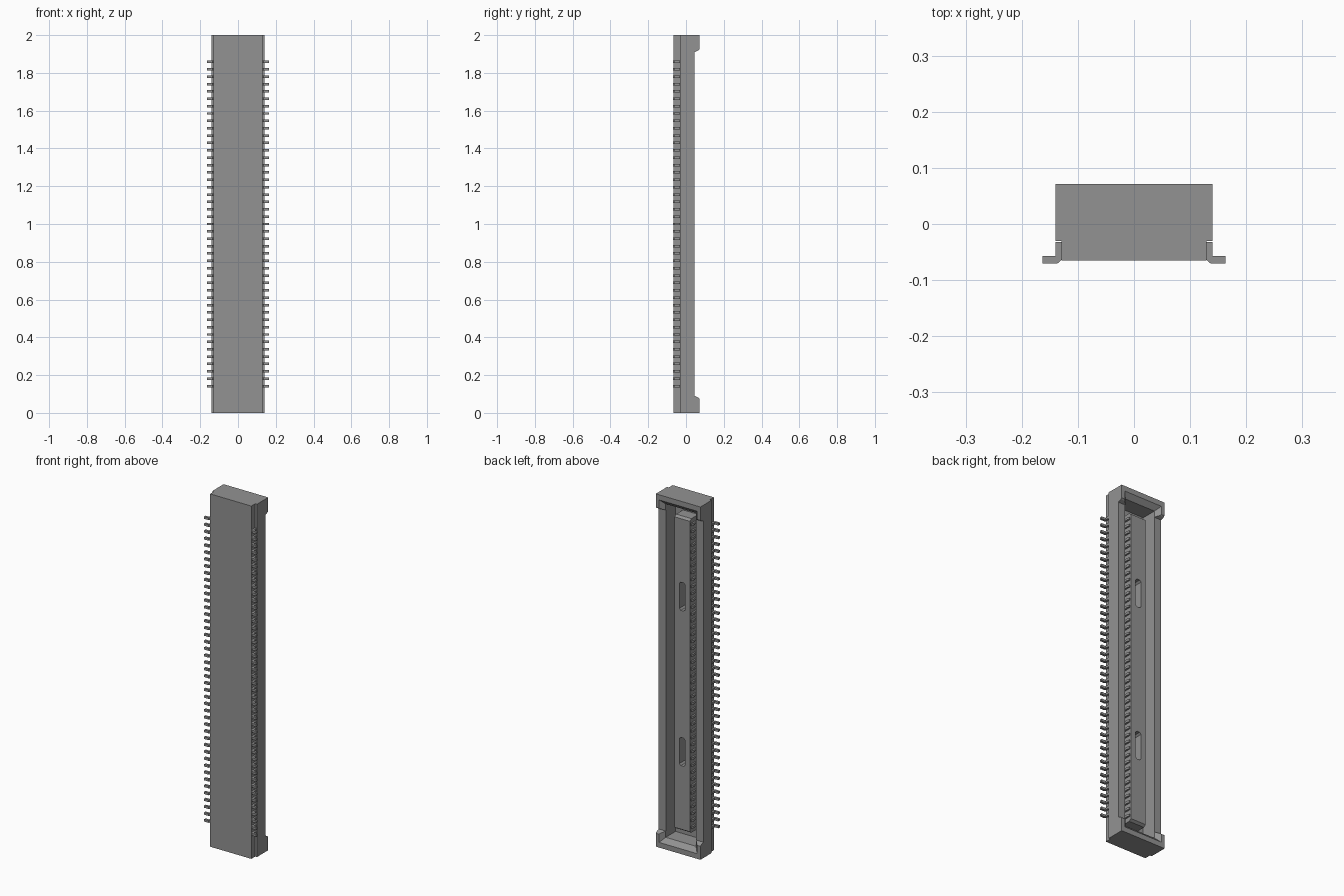
import bpy, bmesh
from mathutils import Vector

cube = bpy.data.objects.get("Cube")
if cube:
    bpy.data.objects.remove(cube, do_unlink=True)

grey = bpy.data.materials.new("mid grey")
grey.use_nodes = True
COLOUR = (0.29, 0.29, 0.29, 1)
grey.diffuse_color = COLOUR
grey.node_tree.nodes["Principled BSDF"].inputs["Base Color"].default_value = COLOUR

PITCH, COUNT, PIN_W = 0.039, 45, 0.013
FIRST = 1 - PITCH * (COUNT - 1) / 2


def loft(name, rings):
    """Closed solid through rings that have equal point counts."""
    bm = bmesh.new()
    rows = [[bm.verts.new(p) for p in ring] for ring in rings]
    n = len(rows[0])
    for a, b in zip(rows, rows[1:]):
        for i in range(n):
            j = (i + 1) % n
            bm.faces.new((a[i], a[j], b[j], b[i]))
    bm.faces.new(rows[0][::-1])
    bm.faces.new(rows[-1])
    bmesh.ops.recalc_face_normals(bm, faces=bm.faces)
    mesh = bpy.data.meshes.new(name)
    bm.to_mesh(mesh)
    bm.free()
    mesh.materials.append(grey)
    obj = bpy.data.objects.new(name, mesh)
    bpy.context.collection.objects.link(obj)
    return obj


def prism(name, points, axis, start, end):
    """Extrude a 2D outline along axis 0 (x), 1 (y) or 2 (z)."""
    def place(p, t):
        q = list(p)
        q.insert(axis, t)
        return Vector(q)
    return loft(name, [[place(p, t) for p in points] for t in (start, end)])


def rect(w, z0, z1):
    return [(-w, z0), (w, z0), (w, z1), (-w, z1)]


def apply(obj, kind, **settings):
    mod = obj.modifiers.new(kind.title(), kind)
    for key, value in settings.items():
        setattr(mod, key, value)
    bpy.context.view_layer.objects.active = obj
    bpy.ops.object.modifier_apply(modifier=mod.name)


def cut(obj, cutter):
    cutter.hide_render = True
    apply(obj, 'BOOLEAN', operation='DIFFERENCE', object=cutter, solver='EXACT')


# Housing: shell with raised ends, on a narrower base
half = [(0.071, 0), (0.071, 0.076), (0.064, 0.082), (0.045, 0.09)]
side = [(-0.03, 0)] + half + [(y, 2 - z) for y, z in reversed(half)] + [(-0.03, 2)]
shell = prism("housing_shell", side, 0, -0.14, 0.14)
base = prism("housing_base", rect(0.129, 0, 2), 1, -0.065, -0.03)

# Socket cavity with tapered lead-in at the end blocks
sections = [(-0.042, 0.095, 0.055), (0.046, 0.095, 0.055), (0.08, 0.128, 0.02)]
cavity = loft("cavity_cutter", [[(x, y, z) for x, z in rect(w, e, 2 - e)]
                                for y, w, e in sections])
for part in (shell, base):
    cut(part, cavity)

# Central tongue with bevelled ends and two slots
end = [(-0.045, 0.11), (0.02, 0.11), (0.034, 0.12)]
tongue = prism("tongue", end + [(y, 2 - z) for y, z in reversed(end)], 0, -0.048, 0.048)
cutters = [cavity]
for mid in (0.56, 1.44):
    hx, hz, c = 0.018, 0.08, 0.009
    outline = [(-hx, mid - hz + c), (-hx + c, mid - hz), (hx - c, mid - hz),
               (hx, mid - hz + c), (hx, mid + hz - c), (hx - c, mid + hz),
               (-hx + c, mid + hz), (-hx, mid + hz - c)]
    slot = prism("slot_cutter", outline, 1, -0.02, 0.06)
    cut(tongue, slot)
    cutters.append(slot)
for cutter in cutters:
    bpy.data.objects.remove(cutter, do_unlink=True)

# Solder leads outside and spring contacts on the tongue, in rows on both sides
lead = [(0.128, -0.032), (0.14, -0.032), (0.14, -0.057), (0.163, -0.057),
        (0.163, -0.07), (0.136, -0.07), (0.128, -0.063)]
contact = [(0.044, -0.043), (0.055, -0.043), (0.055, -0.005), (0.058, 0.003),
           (0.058, 0.018), (0.054, 0.026), (0.044, 0.026)]
for label, sign in (("left", 1), ("right", -1)):
    for kind, outline in (("solder_leads", lead), ("contacts", contact)):
        row = prism(f"{label}_{kind}", [(sign * x, y) for x, y in outline], 2,
                    FIRST - PIN_W / 2, FIRST + PIN_W / 2)
        apply(row, 'ARRAY', count=COUNT, use_relative_offset=False,
              use_constant_offset=True, constant_offset_displace=(0, 0, PITCH))
